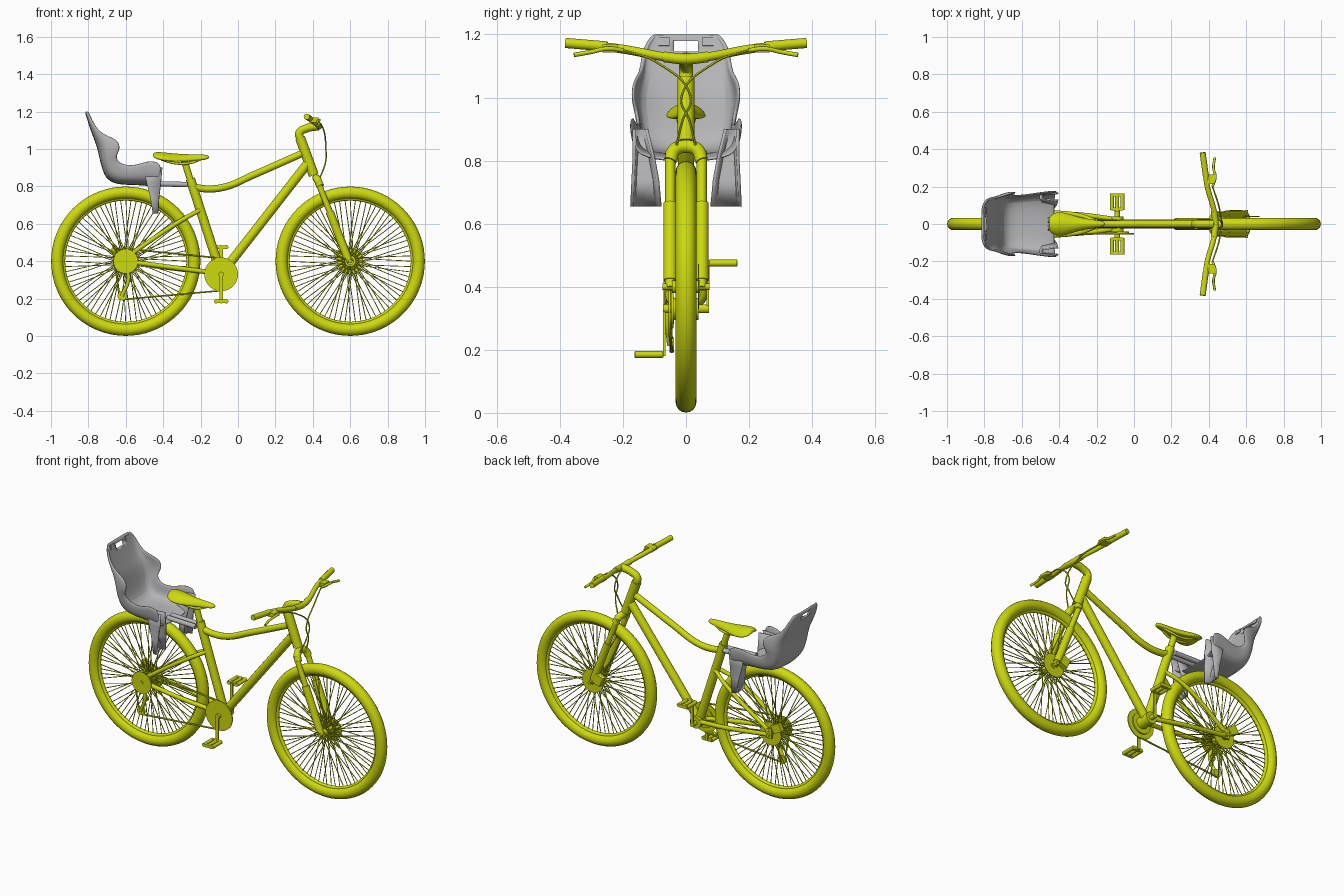
import bpy, bmesh
from math import sin, cos, pi, radians
from mathutils import Vector

if "Cube" in bpy.data.objects:
    bpy.data.objects.remove(bpy.data.objects["Cube"])


def material(name, color):
    mat = bpy.data.materials.new(name)
    mat.use_nodes = True
    mat.diffuse_color = color
    mat.node_tree.nodes["Principled BSDF"].inputs["Base Color"].default_value = color
    return mat


LIME = material("lime_paint", (0.61, 0.70, 0.004, 1))
GREY = material("grey_plastic", (0.46, 0.46, 0.47, 1))


def select(obj):
    bpy.ops.object.select_all(action="DESELECT")
    obj.select_set(True)
    bpy.context.view_layer.objects.active = obj


def finish(obj, name, mat):
    obj.name = obj.data.name = name
    obj.data.materials.clear()
    obj.data.materials.append(mat)
    select(obj)
    bpy.ops.object.shade_smooth_by_angle(angle=radians(40))
    return obj


def tubes(name, paths, radius, mat=LIME, sides=4):
    """Round tubes swept along smooth paths, joined into one mesh."""
    curve = bpy.data.curves.new(name, "CURVE")
    curve.dimensions = "3D"
    curve.bevel_depth = radius
    curve.bevel_resolution = sides
    curve.use_fill_caps = True
    for path in paths:
        spline = curve.splines.new("BEZIER")
        spline.resolution_u = 8 if len(path) > 2 else 1
        spline.bezier_points.add(len(path) - 1)
        for point, co in zip(spline.bezier_points, path):
            point.co = co
            point.handle_left_type = point.handle_right_type = "AUTO"
    obj = bpy.data.objects.new(name, curve)
    bpy.context.collection.objects.link(obj)
    select(obj)
    bpy.ops.object.convert(target="MESH")
    return finish(bpy.context.object, name, mat)


def disc(name, loc, radius, width):
    bpy.ops.mesh.primitive_cylinder_add(vertices=40, radius=radius, depth=width,
                                        location=loc, rotation=(pi / 2, 0, 0))
    return finish(bpy.context.object, name, LIME)


def ring(name, loc, major, minor):
    bpy.ops.mesh.primitive_torus_add(location=loc, rotation=(pi / 2, 0, 0),
                                     major_radius=major, minor_radius=minor,
                                     major_segments=72, minor_segments=16)
    return finish(bpy.context.object, name, LIME)


def box(name, loc, size, mat=LIME, tilt=0):
    bpy.ops.mesh.primitive_cube_add(size=1, location=loc, rotation=(0, tilt, 0))
    obj = bpy.context.object
    obj.scale = size
    return finish(obj, name, mat)


def loft(name, rows, mat, closed=False, thickness=0, smooth=2):
    """Skin rows of points; closed rows get caps, open ones get thickness."""
    bm = bmesh.new()
    grid = [[bm.verts.new(p) for p in row] for row in rows]
    count = len(rows[0])
    for i in range(len(grid) - 1):
        for j in range(count if closed else count - 1):
            k = (j + 1) % count
            bm.faces.new((grid[i][j], grid[i][k], grid[i + 1][k], grid[i + 1][j]))
    if closed:
        bm.faces.new(grid[0])
        bm.faces.new(grid[-1])
    bmesh.ops.recalc_face_normals(bm, faces=bm.faces)
    mesh = bpy.data.meshes.new(name)
    bm.to_mesh(mesh)
    bm.free()
    obj = bpy.data.objects.new(name, mesh)
    bpy.context.collection.objects.link(obj)
    if thickness:
        solid = obj.modifiers.new("thickness", "SOLIDIFY")
        solid.thickness = thickness
        solid.offset = 0
    if smooth:
        subdivide = obj.modifiers.new("smooth", "SUBSURF")
        subdivide.levels = subdivide.render_levels = smooth
    return finish(obj, name, mat)


SIDES = ((-1, "right"), (1, "left"))

# Wheels: tyre, rim, hub, brake rotor and crossed spokes
for x, end in ((-0.6, "rear"), (0.6, "front")):
    ring(end + "_tyre", (x, 0, 0.4), 0.366, 0.033)
    ring(end + "_rim", (x, 0, 0.4), 0.336, 0.012)
    disc(end + "_hub", (x, 0, 0.4), 0.02, 0.09)
    disc(end + "_axle", (x, 0, 0.4), 0.01, 0.15)
    disc(end + "_brake_rotor", (x, 0.04, 0.4), 0.07, 0.004)
    spokes = []
    for i in range(72):
        a = 2 * pi * i / 72
        b = a + (0.6 if i % 4 < 2 else -0.6)
        y = 0.028 if i % 2 else -0.028
        spokes.append([(x + 0.028 * cos(b), y, 0.4 + 0.028 * sin(b)),
                       (x + 0.335 * cos(a), 0, 0.4 + 0.335 * sin(a))])
    tubes(end + "_spokes", spokes, 0.0024, sides=1)

# Main frame
CRANK = Vector((-0.09, 0, 0.33))
tubes("seat_tube", [[CRANK, (-0.255, 0, 0.84)]], 0.025)
tubes("seat_post", [[(-0.25, 0, 0.82), (-0.29, 0, 0.945)]], 0.018)
tubes("top_tube", [[(-0.25, 0, 0.8), (-0.17, 0, 0.787), (-0.07, 0, 0.797),
                    (0.08, 0, 0.86), (0.34, 0, 0.975)]], 0.019)
tubes("down_tube", [[(0.37, 0, 0.92), CRANK]], 0.025)
tubes("head_tube", [[(0.332, 0, 1.06), (0.405, 0, 0.86)]], 0.027)
disc("bottom_bracket", CRANK, 0.035, 0.08)
for s, label in SIDES:
    tubes(label + "_chain_stay", [[(-0.6, s * 0.056, 0.4), (-0.3, s * 0.05, 0.36),
                                   (-0.1, s * 0.025, 0.335)]], 0.013)
    tubes(label + "_seat_stay", [[(-0.6, s * 0.056, 0.42), (-0.3, s * 0.048, 0.62),
                                  (-0.2, s * 0.012, 0.675)]], 0.012)
    box(label + "_dropout", (-0.6, s * 0.058, 0.41), (0.04, 0.012, 0.06))

# Suspension fork
for s, label in SIDES:
    y = s * 0.05
    tubes(label + "_fork_stanchion", [[(0.425, y, 0.83), (0.5, y, 0.64)]], 0.016)
    tubes(label + "_fork_slider", [[(0.49, y, 0.665), (0.585, y, 0.42)]], 0.022)
    tubes(label + "_fork_tip", [[(0.58, y, 0.435), (0.6, y, 0.395)]], 0.016)
tubes("fork_crown", [[(0.44, -0.05, 0.8), (0.425, -0.035, 0.835), (0.418, 0, 0.845),
                      (0.425, 0.035, 0.835), (0.44, 0.05, 0.8)]], 0.021)
box("brake_caliper", (0.545, 0.06, 0.43), (0.05, 0.03, 0.06), tilt=-0.4)
box("rear_brake_caliper", (-0.65, 0.05, 0.45), (0.06, 0.025, 0.05), tilt=0.5)

# Stem, handlebar, grips, levers and cables
tubes("stem", [[(0.335, 0, 1.05), (0.328, 0, 1.085), (0.365, 0, 1.11), (0.43, 0, 1.122)]], 0.022)
tubes("handlebar", [[(0.38, -0.3, 1.165), (0.39, -0.21, 1.155), (0.43, -0.06, 1.128),
                     (0.435, 0, 1.122), (0.43, 0.06, 1.128), (0.39, 0.21, 1.155),
                     (0.38, 0.3, 1.165)]], 0.014)
tubes("handlebar_center", [[(0.428, -0.07, 1.129), (0.435, 0, 1.122), (0.428, 0.07, 1.129)]], 0.017)
for s, label in SIDES:
    tubes(label + "_grip", [[(0.385, s * 0.25, 1.162), (0.367, s * 0.382, 1.173)]], 0.016)
    box(label + "_lever_mount", (0.405, s * 0.24, 1.155), (0.05, 0.05, 0.025))
    tubes(label + "_brake_lever", [[(0.42, s * 0.2, 1.15), (0.435, s * 0.25, 1.155),
                                    (0.425, s * 0.3, 1.145), (0.432, s * 0.355, 1.135)]], 0.007)
    tubes(label + "_cable", [[(0.42, s * 0.2, 1.15), (0.455, s * 0.09, 1.11),
                              (0.47, -s * 0.015, 1.0), (0.468, s * 0.01, 0.93),
                              (0.44, s * 0.03, 0.85)]], 0.004, sides=1)

# Saddle with drooping edges, on its rails
sections = ((-0.457, 0.035, 0.972, 0.008), (-0.43, 0.066, 0.968, 0.02),
            (-0.37, 0.066, 0.96, 0.022), (-0.3, 0.038, 0.952, 0.022),
            (-0.22, 0.024, 0.955, 0.018), (-0.17, 0.019, 0.957, 0.014),
            (-0.155, 0.008, 0.957, 0.007))
ring_angles = [i * pi / 6 for i in range(12)]
loft("saddle", [[(x, w * cos(a), z + h * sin(a) - 0.35 * w * cos(a) ** 2) for a in ring_angles]
                for x, w, z, h in sections], LIME, closed=True)
for s, label in SIDES:
    tubes(label + "_saddle_rail", [[(-0.41, s * 0.03, 0.945), (-0.34, s * 0.022, 0.925),
                                    (-0.26, s * 0.02, 0.925), (-0.2, s * 0.008, 0.945)]], 0.007)

# Cranks and pedals, opposite each other
for s, label in SIDES:
    z = 0.33 + s * 0.145
    box(label + "_crank_arm", (-0.09, s * 0.069, 0.33 + s * 0.07), (0.018, 0.008, 0.16))
    tubes(label + "_pedal_rails", [[(-0.09 + dx, s * 0.075, z), (-0.09 + dx, s * 0.162, z)]
                                   for dx in (-0.028, 0, 0.028)], 0.011)
    for dy in (0.08, 0.156):
        box(label + "_pedal_end", (-0.09, s * dy, z), (0.064, 0.016, 0.018))
disc("crank_axle", CRANK, 0.014, 0.145)

# Drivetrain on the right side
disc("chainring", (-0.09, -0.052, 0.33), 0.09, 0.006)
disc("small_chainring", (-0.09, -0.044, 0.33), 0.062, 0.008)
for i, radius in enumerate((0.03, 0.04, 0.05, 0.058, 0.066)):
    disc("sprocket", (-0.6, -0.042 - 0.007 * i, 0.4), radius, 0.004)
tubes("chain", [[(-0.6, -0.06, 0.467), (-0.09, -0.05, 0.416)],
                [(-0.62, -0.045, 0.195), (-0.09, -0.05, 0.243)],
                [(-0.655, -0.055, 0.37), (-0.635, -0.045, 0.22)]], 0.005, sides=1)
tubes("derailleur_cage", [[(-0.6, -0.06, 0.37), (-0.585, -0.06, 0.31), (-0.62, -0.05, 0.215)]], 0.01)
disc("jockey_wheel", (-0.62, -0.045, 0.215), 0.024, 0.014)
disc("upper_jockey_wheel", (-0.59, -0.045, 0.3), 0.018, 0.014)

# Child seat shell: spine point, half width, then tip of the side wing
spine = ((-0.812, 1.2, 0.1, -0.8, 1.2), (-0.807, 1.182, 0.118, -0.79, 1.18),
         (-0.796, 1.147, 0.136, -0.775, 1.145), (-0.77, 1.07, 0.142, -0.735, 1.08),
         (-0.75, 1.02, 0.166, -0.64, 1.055), (-0.738, 0.97, 0.17, -0.625, 1.0),
         (-0.727, 0.92, 0.158, -0.655, 0.96), (-0.705, 0.845, 0.152, -0.635, 0.93),
         (-0.65, 0.815, 0.15, -0.6, 0.915), (-0.55, 0.815, 0.16, -0.54, 0.915),
         (-0.47, 0.808, 0.17, -0.47, 0.945), (-0.425, 0.8, 0.176, -0.405, 0.925))
across = ((-1, 1), (-0.97, 0.5), (-0.85, 0.1), (-0.28, 0), (0.28, 0),
          (0.85, 0.1), (0.97, 0.5), (1, 1))
shell = loft("child_seat_shell", [[(x + (tx - x) * lift, w * v, z + (tz - z) * lift)
                                   for v, lift in across] for x, z, w, tx, tz in spine],
             GREY, thickness=0.014)

# Rectangular strap slot cut through the backrest
cutter = box("slot_cutter", (-0.8, 0, 1.163), (0.12, 0.076, 0.034), GREY)
cutter.hide_render = True
cut = shell.modifiers.new("slot", "BOOLEAN")
cut.operation = "DIFFERENCE"
cut.object = cutter
select(shell)
for modifier in [m.name for m in shell.modifiers]:
    bpy.ops.object.modifier_apply(modifier=modifier)
bpy.data.objects.remove(cutter)

# Leg guards: calf panel with an outer side wall
guard = ((-0.5, -0.405, 0.125, 0.165, 0.9), (-0.485, -0.412, 0.105, 0.164, 0.82),
         (-0.465, -0.422, 0.09, 0.168, 0.74), (-0.452, -0.428, 0.082, 0.172, 0.655))
for s, label in SIDES:
    loft(label + "_leg_guard", [[(front, s * inner, z), (back, s * (inner + 0.012), z),
                                 (back, s * (outer - 0.008), z), (front, s * outer, z)]
                                for back, front, inner, outer, z in guard],
         GREY, thickness=0.01, smooth=0)
    box(label + "_strap_plate", (-0.796, s * 0.07, 1.177), (0.008, 0.034, 0.028), GREY, tilt=-0.3)
    tubes(label + "_carrier_rod", [[(-0.46, s * 0.02, 0.815), (-0.27, s * 0.02, 0.81)]], 0.014, GREY)
